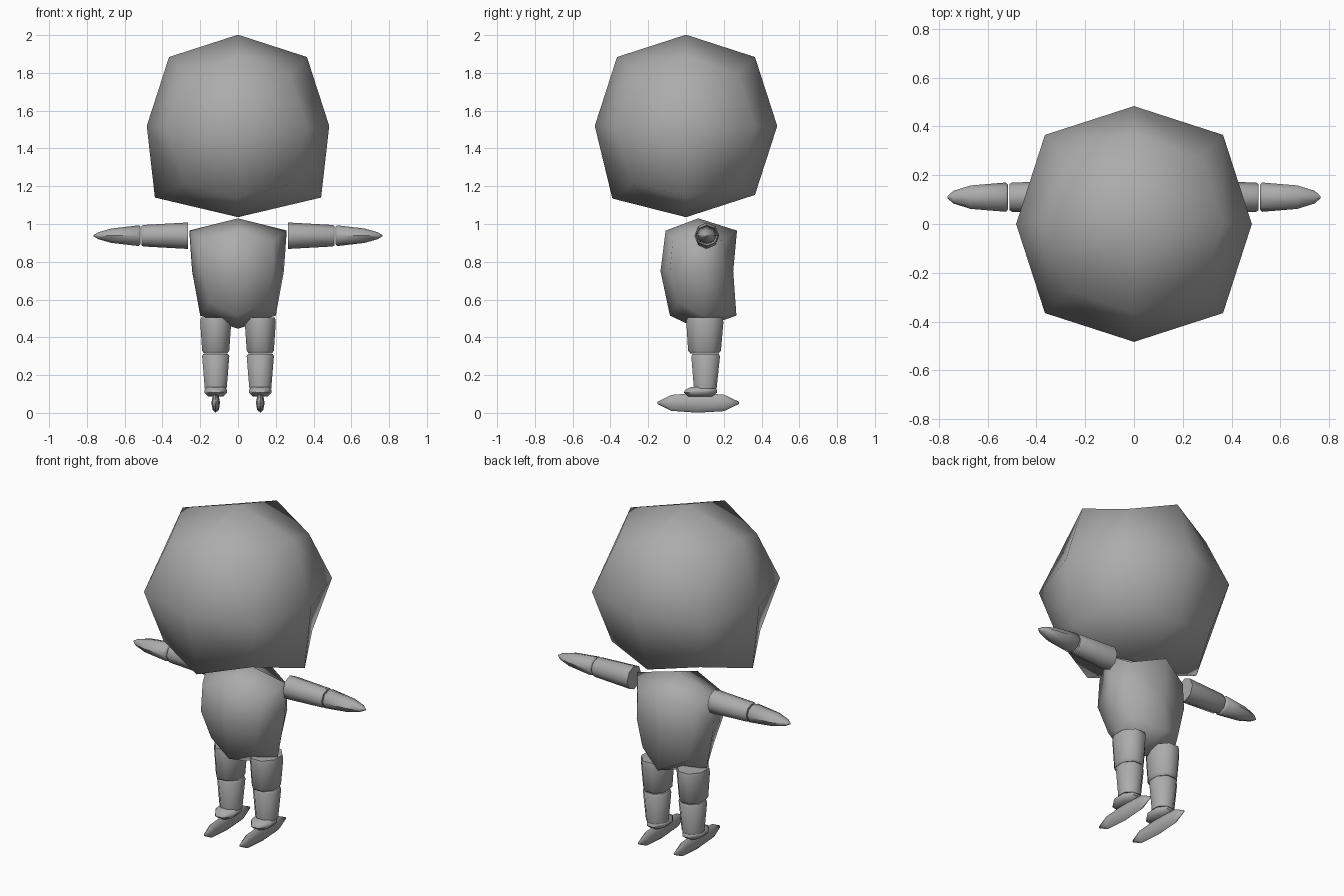
import bpy, bmesh, math
from mathutils import Vector

if "Cube" in bpy.data.objects:
    bpy.data.objects.remove(bpy.data.objects["Cube"], do_unlink=True)

GREY = (0.41, 0.41, 0.41, 1)
grey = bpy.data.materials.new("plain grey")
grey.use_nodes = True
grey.diffuse_color = GREY
grey.node_tree.nodes["Principled BSDF"].inputs["Base Color"].default_value = GREY


def finish(name, bm, angle):
    bmesh.ops.recalc_face_normals(bm, faces=bm.faces)
    mesh = bpy.data.meshes.new(name)
    bm.to_mesh(mesh)
    bm.free()
    mesh.materials.append(grey)
    obj = bpy.data.objects.new(name, mesh)
    bpy.context.collection.objects.link(obj)
    bpy.ops.object.select_all(action='DESELECT')
    obj.select_set(True)
    bpy.context.view_layer.objects.active = obj
    bpy.ops.object.shade_smooth_by_angle(angle=math.radians(angle))


def rounded_block(name, place):
    """Cube cut once each way; place() maps each grid vertex (-1, 0, 1) to its spot."""
    bm = bmesh.new()
    bmesh.ops.create_cube(bm, size=2)
    bmesh.ops.subdivide_edges(bm, edges=bm.edges[:], cuts=1, use_grid_fill=True)
    for v in bm.verts:
        v.co = place(*(round(c) for c in v.co))
    finish(name, bm, 180)


def loft(name, axis, rings, angle=50, turn=0.0, sides=8):
    """Eight-sided limb: rings are (position, centre a, centre b, radius a, radius b)."""
    bm = bmesh.new()
    loops = []
    for pos, ca, cb, ra, rb in rings:
        loop = []
        for i in range(sides):
            t = math.tau * (i + turn) / sides
            co = [ca + ra * math.cos(t), cb + rb * math.sin(t)]
            co.insert(axis, pos)
            loop.append(bm.verts.new(co))
        loops.append(loop)
    for low, high in zip(loops, loops[1:]):
        for i in range(sides):
            j = (i + 1) % sides
            bm.faces.new((low[i], low[j], high[j], high[i]))
    bm.faces.new(loops[0])
    bm.faces.new(loops[-1])
    finish(name, bm, angle)


# Head: rounded cube with cheeks pulled outward at the bottom
def head_point(i, j, k):
    reach = {1: 0.483, 2: 0.365, 3: 0.275}[abs(i) + abs(j) + abs(k)]
    p = Vector((i, j, k)) * reach + Vector((0, 0, 1.519))
    if k < 0 and i and not j:
        p.x, p.z = 0.44 * i, 1.14
    if k < 0 and j < 0 and not i:
        p.y, p.z = -0.39, 1.135
    if k < 0 and i and j:
        p.x, p.y, p.z = 0.29 * i, 0.285 * j, 1.215
    return p


# Torso: broad shoulders, bulging front, hollow back
def torso_point(i, j, k):
    if i and j:
        x = {1: 0.185, 0: 0.185, -1: 0.15}[k]
        y = {1: (-0.07, 0.19), 0: (-0.085, 0.2), -1: (-0.04, 0.195)}[k][j > 0]
        z = {1: 0.91, 0: 0.75, -1: 0.585}[k]
    else:
        x = {1: 0.258, 0: 0.243, -1: 0.2}[k]
        y = {1: (-0.108, 0.27), 0: (-0.135, 0.25), -1: (-0.085, 0.267)}[k][j > 0]
        z = {1: 0.965, 0: 0.75, -1: 0.515}[k]
    if not j:
        y = 0.09 if i else 0.065
    if not i and not j:
        z = 1.03 if k > 0 else 0.445
    return Vector((i * x, y, z))


rounded_block("head", head_point)
rounded_block("torso", torso_point)

for side, label in ((1, "left"), (-1, "right")):
    # Arms stretched outward
    def arm(part, profile):
        loft(f"{label}_{part}", 0, [(side * x, 0.11, 0.938, ry, rz) for x, ry, rz in profile])

    arm("upper_arm", [(0.265, 0.066, 0.07), (0.5, 0.06, 0.057), (0.511, 0.053, 0.051)])
    arm("forearm", [(0.516, 0.05, 0.046), (0.525, 0.06, 0.055), (0.67, 0.048, 0.038),
                    (0.74, 0.026, 0.018), (0.765, 0.004, 0.003)])

    # Legs, with a flat side facing forward
    def leg(part, profile):
        widen = 1 / math.cos(math.pi / 8)
        loft(f"{label}_{part}", 2, [(z, side * 0.118, y, rx * widen, ry * widen)
                                    for z, y, rx, ry in profile], turn=0.5)

    leg("thigh", [(0.315, 0.098, 0.062, 0.075), (0.33, 0.098, 0.072, 0.087),
                  (0.48, 0.1, 0.082, 0.098), (0.505, 0.1, 0.078, 0.094)])
    leg("shin", [(0.128, 0.102, 0.058, 0.06), (0.3, 0.104, 0.072, 0.076),
                 (0.311, 0.104, 0.066, 0.07)])
    leg("ankle", [(0.088, 0.075, 0.042, 0.065), (0.108, 0.077, 0.06, 0.088),
                  (0.122, 0.08, 0.06, 0.085), (0.138, 0.09, 0.045, 0.06)])

    # Thin blade-like foot running front to back
    foot = [(-0.15, 0.003, 0.006), (-0.08, 0.018, 0.042), (0.06, 0.023, 0.052),
            (0.2, 0.018, 0.044), (0.28, 0.003, 0.006)]
    loft(f"{label}_foot", 1, [(y, side * 0.118, 0.053, rx, rz) for y, rx, rz in foot], 80)
